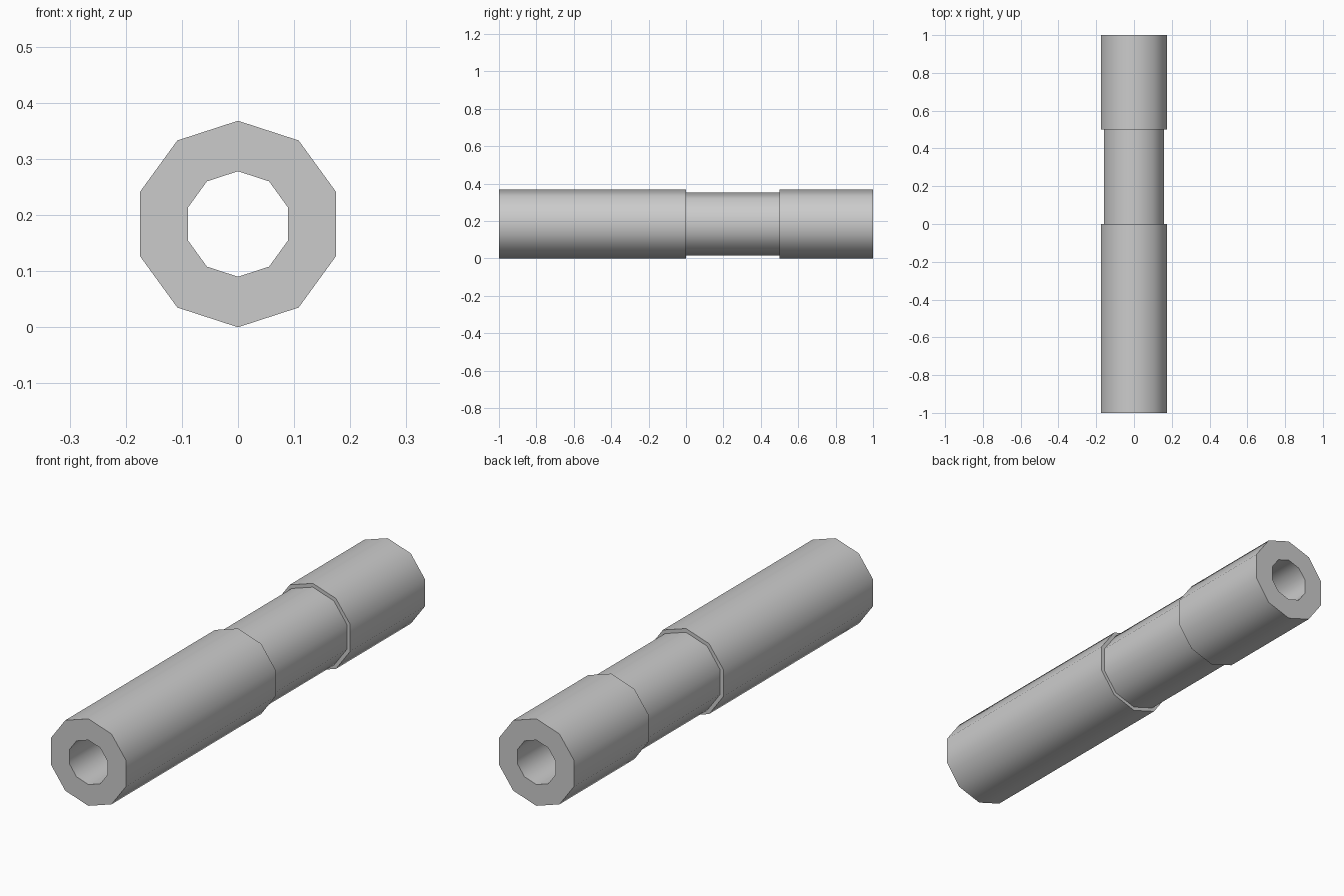
import bpy, bmesh, math

if "Cube" in bpy.data.objects:
    bpy.data.objects.remove(bpy.data.objects["Cube"])

SIDES = 10
R_OUT, R_WAIST, R_BORE = 0.184, 0.168, 0.094

# Closed lathe profile as (y, radius): outer steps, then back through the bore
profile = [(-1, R_OUT), (0, R_OUT), (0, R_WAIST), (0.5, R_WAIST),
           (0.5, R_OUT), (1, R_OUT), (1, R_BORE), (-1, R_BORE)]

# Stepped hollow tube, lathed around the y axis with a corner at the top
bm = bmesh.new()
rings = []
for y, r in profile:
    ring = []
    for i in range(SIDES):
        a = 2 * math.pi * i / SIDES
        ring.append(bm.verts.new((r * math.sin(a), y, R_OUT + r * math.cos(a))))
    rings.append(ring)

for k, ring in enumerate(rings):
    nxt = rings[(k + 1) % len(rings)]
    for i in range(SIDES):
        j = (i + 1) % SIDES
        bm.faces.new((ring[i], ring[j], nxt[j], nxt[i]))
bmesh.ops.recalc_face_normals(bm, faces=bm.faces)

mesh = bpy.data.meshes.new("stepped_tube")
bm.to_mesh(mesh)
bm.free()
tube = bpy.data.objects.new("stepped_tube", mesh)
bpy.context.collection.objects.link(tube)

# Smooth round walls, crisp ends and steps
bpy.context.view_layer.objects.active = tube
tube.select_set(True)
bpy.ops.object.shade_smooth_by_angle(angle=math.radians(45))
